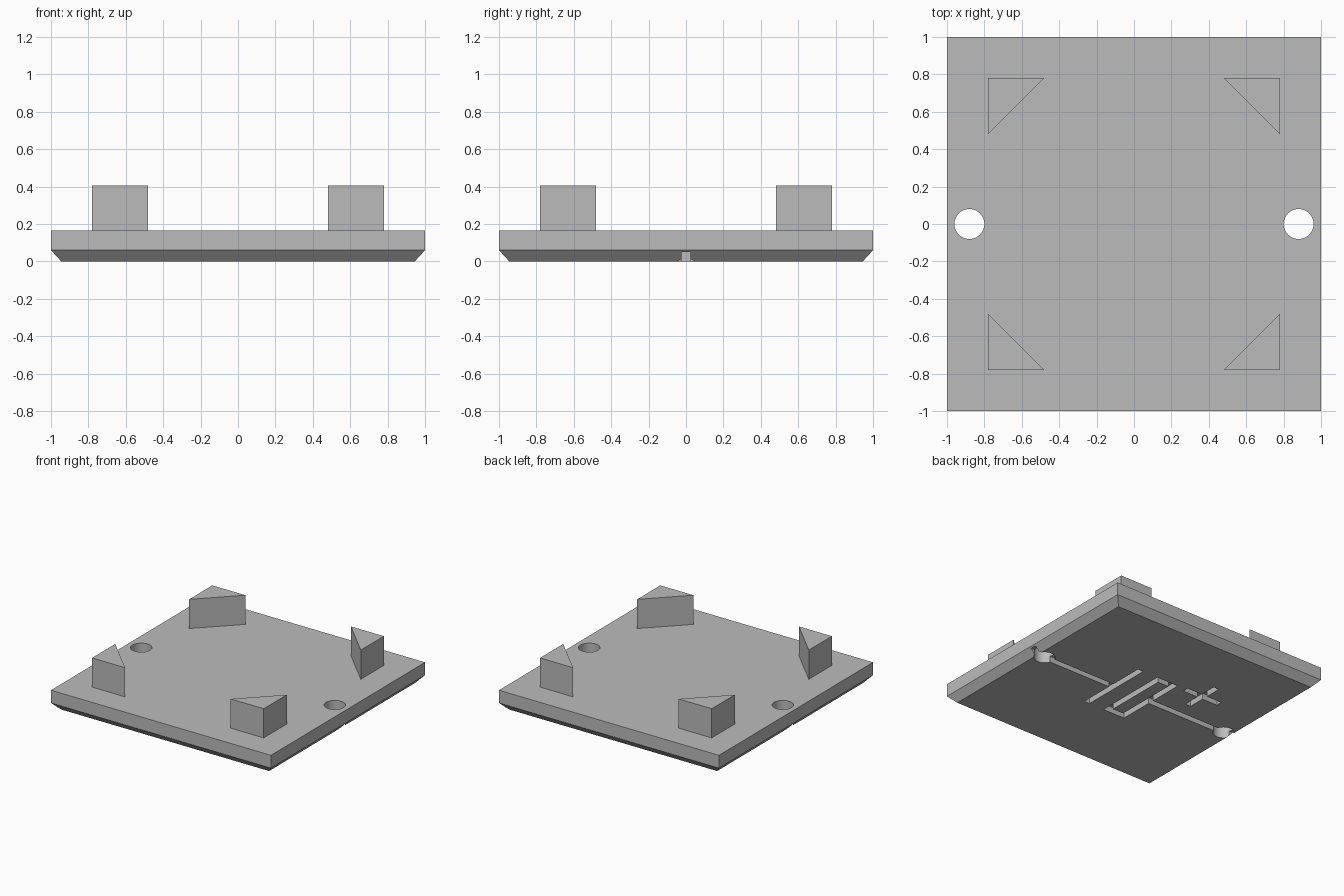
import bpy
import bmesh
from mathutils import Matrix, Vector

cube = bpy.data.objects.get("Cube")
if cube:
    bpy.data.objects.remove(cube, do_unlink=True)

TOP, RIM, POST_TOP = 0.165, 0.06, 0.405
INSET = 0.055          # chamfer run under the rim
GROOVE, DEPTH = 0.05, 0.05

grey = bpy.data.materials.new("plain grey")
grey.use_nodes = True
grey.diffuse_color = (0.5, 0.5, 0.5, 1)
grey.node_tree.nodes["Principled BSDF"].inputs["Base Color"].default_value = (0.5, 0.5, 0.5, 1)


def make_object(name, bm):
    bmesh.ops.recalc_face_normals(bm, faces=bm.faces)
    mesh = bpy.data.meshes.new(name)
    bm.to_mesh(mesh)
    bm.free()
    mesh.materials.append(grey)
    obj = bpy.data.objects.new(name, mesh)
    bpy.context.collection.objects.link(obj)
    return obj


def prism(name, outline, z0, z1):
    bm = bmesh.new()
    face = bm.faces.new([bm.verts.new((x, y, z0)) for x, y in outline])
    new = bmesh.ops.extrude_face_region(bm, geom=[face])["geom"]
    verts = [v for v in new if isinstance(v, bmesh.types.BMVert)]
    bmesh.ops.translate(bm, verts=verts, vec=(0, 0, z1 - z0))
    return make_object(name, bm)


def cut(target, cutter):
    cutter.hide_render = True
    mod = target.modifiers.new("cut", "BOOLEAN")
    mod.operation = "DIFFERENCE"
    mod.solver = "EXACT"
    mod.object = cutter
    bpy.context.view_layer.objects.active = target
    bpy.ops.object.modifier_apply(modifier=mod.name)
    bpy.data.objects.remove(cutter, do_unlink=True)


def groove(target, x0, x1, y0, y1):
    # Straight channel in the underside, running between two centreline points
    h = GROOVE / 2
    x0, x1, y0, y1 = x0 - h, x1 + h, y0 - h, y1 + h
    cut(target, prism("groove_cutter", [(x0, y0), (x1, y0), (x1, y1), (x0, y1)], -0.1, DEPTH))


# Base plate with a chamfered lower edge
bm = bmesh.new()
bmesh.ops.create_cube(bm, size=2)
for v in bm.verts:
    v.co.z = TOP if v.co.z > 0 else RIM
bottom = min(bm.faces, key=lambda f: f.calc_center_median().z)
new = bmesh.ops.extrude_discrete_faces(bm, faces=[bottom])["faces"][0]
rim_edges = [e for e in bm.edges if e.is_boundary]
for v in new.verts:
    v.co = Vector((v.co.x * (1 - INSET), v.co.y * (1 - INSET), 0))
bmesh.ops.bridge_loops(bm, edges=rim_edges)
base_plate = make_object("base_plate", bm)

# Two through holes
for side in (-1, 1):
    bm = bmesh.new()
    bmesh.ops.create_cone(bm, cap_ends=True, segments=48, radius1=0.08, radius2=0.08,
                          depth=1, matrix=Matrix.Translation((side * 0.88, 0, 0)))
    cut(base_plate, make_object("hole_cutter", bm))

# Engraved underside: wires, bar, box outline and plus mark
groove(base_plate, 0.2, 1.1, 0, 0)
groove(base_plate, -1.1, -0.14, 0, 0)
groove(base_plate, 0.2, 0.2, -0.29, 0.29)
for x in (0.01, -0.14):
    groove(base_plate, x, x, -0.29, 0.29)
for y in (-0.29, 0.29):
    groove(base_plate, -0.14, 0.01, y, y)
groove(base_plate, -0.55, -0.27, 0.31, 0.31)
groove(base_plate, -0.41, -0.41, 0.17, 0.45)

# Triangular corner posts
OUT, LEG = 0.78, 0.3
for x_name, sx in (("left", 1), ("right", -1)):
    for y_name, sy in (("front", -1), ("back", 1)):
        outline = [(sx * OUT, sy * OUT), (sx * (OUT - LEG), sy * OUT), (sx * OUT, sy * (OUT - LEG))]
        prism(f"{y_name}_{x_name}_post", outline, TOP, POST_TOP)

# Smooth hole walls, sharp edges elsewhere
bpy.ops.object.select_all(action="DESELECT")
base_plate.select_set(True)
bpy.context.view_layer.objects.active = base_plate
bpy.ops.object.shade_smooth_by_angle()
